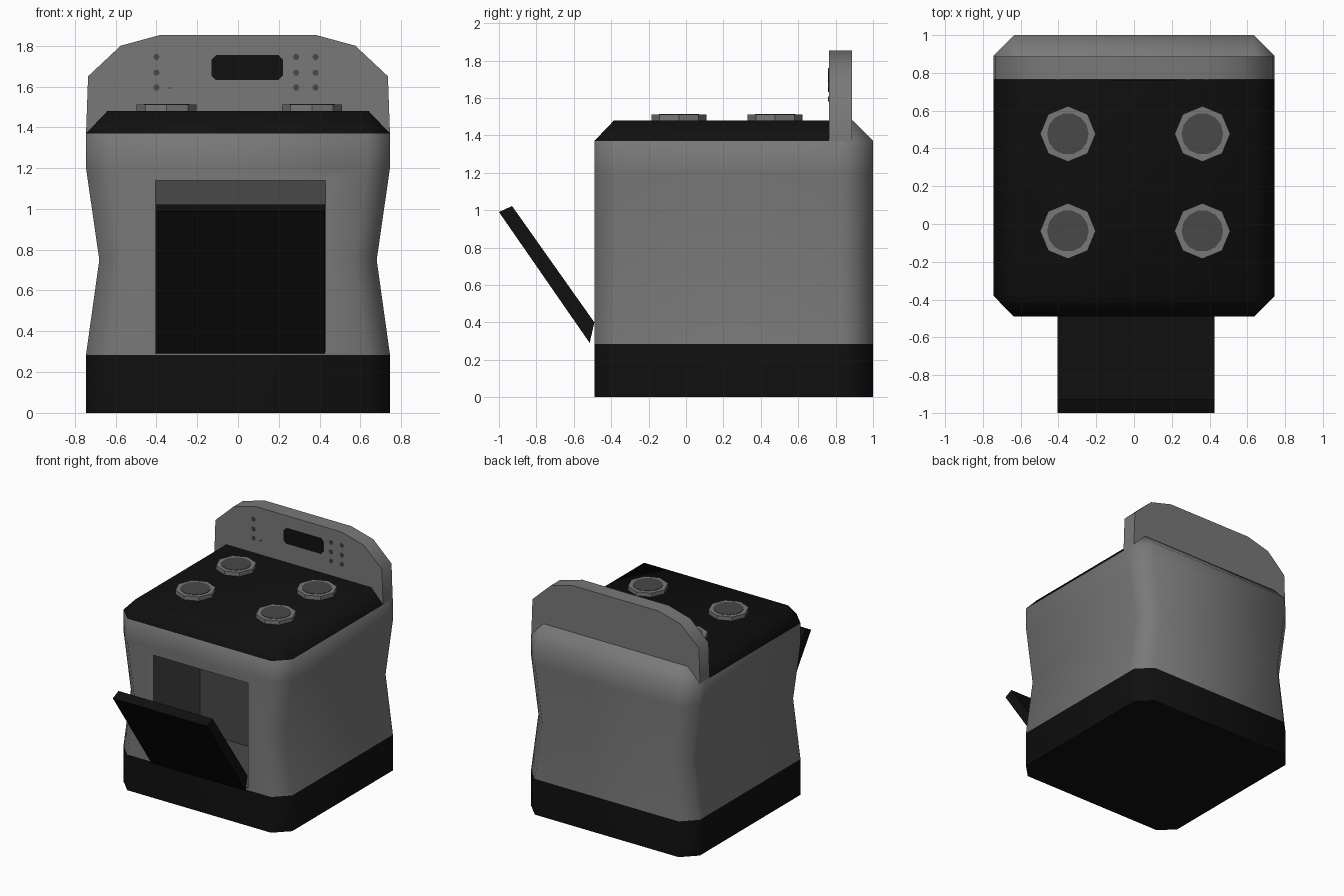
import bpy, bmesh, math
from mathutils import Vector

if "Cube" in bpy.data.objects:
    bpy.data.objects.remove(bpy.data.objects["Cube"])


def material(name, v):
    m = bpy.data.materials.new(name)
    m.diffuse_color = (v, v, v, 1)
    m.use_nodes = True
    m.node_tree.nodes["Principled BSDF"].inputs["Base Color"].default_value = m.diffuse_color
    return m


MATS = [material("body grey", 0.19), material("enamel black", 0.005), material("dark grey", 0.065)]
GREY, BLACK, DARK = 0, 1, 2


def make(name, bm, mat=GREY, smooth=None):
    bmesh.ops.recalc_face_normals(bm, faces=bm.faces)
    for f in bm.faces:
        f.material_index = mat
    me = bpy.data.meshes.new(name)
    bm.to_mesh(me)
    bm.free()
    ob = bpy.data.objects.new(name, me)
    bpy.context.collection.objects.link(ob)
    for m in MATS:
        me.materials.append(m)
    if smooth:
        smooth_by_angle(ob, smooth)
    return ob


def smooth_by_angle(ob, deg):
    bpy.ops.object.select_all(action='DESELECT')
    ob.select_set(True)
    bpy.context.view_layer.objects.active = ob
    bpy.ops.object.shade_smooth_by_angle(angle=math.radians(deg))


def loft(rings):
    """Join equal-length rings of points and cap both ends."""
    bm = bmesh.new()
    vs = [[bm.verts.new(p) for p in r] for r in rings]
    n = len(vs[0])
    for a, b in zip(vs, vs[1:]):
        for i in range(n):
            j = (i + 1) % n
            bm.faces.new((a[i], a[j], b[j], b[i]))
    bm.faces.new(vs[0])
    bm.faces.new(vs[-1])
    return bm


def octagon(hx, y0, y1, c, z):
    return [(hx - c, y0, z), (hx, y0 + c, z), (hx, y1 - c, z), (hx - c, y1, z),
            (c - hx, y1, z), (-hx, y1 - c, z), (-hx, y0 + c, z), (c - hx, y0, z)]


def prism_x(yz, x0, x1):
    return loft([[(x, y, z) for y, z in yz] for x in (x0, x1)])


def prism_y(xz, y0, y1):
    return loft([[(x, y, z) for x, z in xz] for y in (y0, y1)])


# Waisted cabinet with sloped top
rings = [octagon(hx, -0.49, 1.0, 0.11, z) for hx, z in
         ((0.745, 0), (0.745, 0.285), (0.68, 0.75), (0.745, 1.2), (0.745, 1.37))]
rings.append(octagon(0.64, -0.385, 0.89, 0.006, 1.48))
bm = loft(rings)
bmesh.ops.bisect_plane(bm, geom=bm.verts[:] + bm.edges[:] + bm.faces[:],
                       plane_co=(0, 0.83, 0), plane_no=(0, 1, 0))
body = make("cabinet", bm)

# Oven cavity cut
x0, x1 = -0.405, 0.43
cutter = make("oven_cutter", prism_x([(-0.7, 0.30), (0.1, 0.30), (0.1, 1.14), (-0.7, 1.14)], x0, x1), DARK)
cutter.hide_render = True
cutter.hide_set(True)
mod = body.modifiers.new("oven", 'BOOLEAN')
mod.operation = 'DIFFERENCE'
mod.solver = 'EXACT'
mod.object = cutter
bpy.context.view_layer.objects.active = body
bpy.ops.object.modifier_apply(modifier="oven")

# Black base and cooktop, dark cavity, grey elsewhere
for f in body.data.polygons:
    c = f.center
    inside = abs(c.x) < 0.45 and -0.48 < c.y < 0.15 and 0.25 < c.z < 1.2
    if inside:
        f.material_index = DARK
    elif c.z < 0.28 or (c.z > 1.375 and c.y < 0.83):
        f.material_index = BLACK
    else:
        f.material_index = GREY
smooth_by_angle(body, 50)

# Rear control panel
half = [(0.745, 1.37), (0.735, 1.65), (0.575, 1.80), (0.38, 1.853)]
make("control_panel", prism_y(half + [(-x, z) for x, z in reversed(half)], 0.765, 0.887), GREY, 50)

# Open oven door
make("oven_door", prism_x([(-0.515, 0.29), (-1.0, 0.99), (-0.93, 1.022), (-0.49, 0.40)], x0, x1 - 0.003), BLACK)

# Display with clipped corners
dx, dz, c = 0.175, 0.061, 0.022
make("display", prism_y([(0.045 + x, 1.693 + z) for x, z in
     ((dx - c, -dz), (dx, c - dz), (dx, dz - c), (dx - c, dz),
      (c - dx, dz), (-dx, dz - c), (-dx, c - dz), (c - dx, -dz))], 0.759, 0.766), BLACK)

# Small panel buttons
spots = [(x, z, 0.016) for x in (-0.40, 0.285, 0.38) for z in (1.745, 1.668, 1.595)]
spots.append((-0.335, 1.592, 0.006))
for x, z, r in spots:
    pts = [(x + r * math.cos(math.pi / 3 * k), z + r * math.sin(math.pi / 3 * k)) for k in range(6)]
    make("button", prism_y(pts, 0.759, 0.766), DARK)


# Burners: octagonal rings with darker plates
def disc(name, x, y, r, z0, z1, n, mat):
    rings = [[(x + r * math.cos(2 * math.pi * k / n), y + r * math.sin(2 * math.pi * k / n), z)
              for k in range(n)] for z in (z0, z1)]
    make(name, loft(rings), mat)


for x in (-0.35, 0.362):
    for y in (-0.037, 0.477):
        disc("burner_ring", x, y, 0.147, 1.475, 1.512, 8, GREY)
        disc("burner_plate", x, y, 0.11, 1.509, 1.515, 14, DARK)
